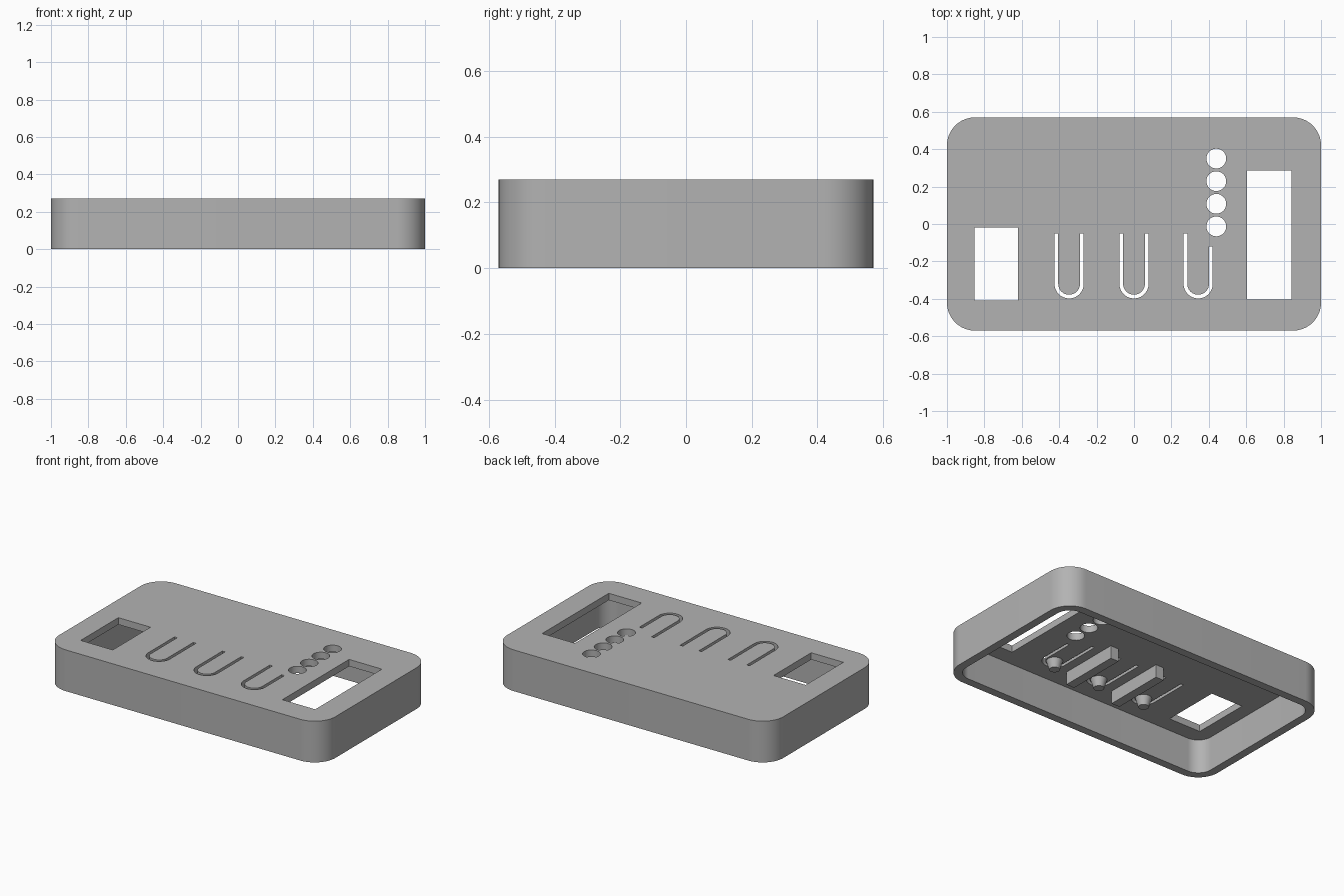
import bpy, bmesh, math

if "Cube" in bpy.data.objects:
    bpy.data.objects.remove(bpy.data.objects["Cube"])

H, FLOOR = 0.27, 0.225          # total height, underside of the top plate
grey = bpy.data.materials.new("grey_plastic")
grey.diffuse_color = (0.45, 0.45, 0.45, 1)
grey.use_nodes = True
grey.node_tree.nodes["Principled BSDF"].inputs["Base Color"].default_value = grey.diffuse_color


def arc(cx, cy, r, a0, a1, n):
    """Points on an arc, angles in degrees."""
    return [(cx + r * math.cos(math.radians(a0 + (a1 - a0) * i / n)),
             cy + r * math.sin(math.radians(a0 + (a1 - a0) * i / n))) for i in range(n + 1)]


def rounded(hx, hy, r):
    """Rounded rectangle outline."""
    pts = []
    for k, (sx, sy) in enumerate([(1, 1), (-1, 1), (-1, -1), (1, -1)]):
        pts += arc(sx * (hx - r), sy * (hy - r), r, 90 * k, 90 * k + 90, 16)
    return pts


def rect(x0, x1, y0, y1):
    return [(x0, y0), (x1, y0), (x1, y1), (x0, y1)]


def u_slot(cx, left_top, right_top):
    """U-shaped slot outline around a push button."""
    cy, ro, ri = -0.32, 0.078, 0.058
    return ([(cx - ro, left_top)] + arc(cx, cy, ro, 180, 360, 24) + [(cx + ro, right_top),
            (cx + ri, right_top)] + arc(cx, cy, ri, 360, 180, 24) + [(cx - ri, left_top)])


def prism(name, pts, z0, z1):
    """Extrude an outline from z0 to z1."""
    bm = bmesh.new()
    face = bm.faces.new([bm.verts.new((x, y, z0)) for x, y in pts])
    top = bmesh.ops.extrude_face_region(bm, geom=[face])["geom"]
    for v in top:
        if isinstance(v, bmesh.types.BMVert):
            v.co.z = z1
    bmesh.ops.recalc_face_normals(bm, faces=bm.faces)
    me = bpy.data.meshes.new(name)
    bm.to_mesh(me)
    bm.free()
    me.materials.append(grey)
    ob = bpy.data.objects.new(name, me)
    bpy.context.collection.objects.link(ob)
    return ob


def smooth(ob):
    bpy.ops.object.select_all(action='DESELECT')
    ob.select_set(True)
    bpy.context.view_layer.objects.active = ob
    bpy.ops.object.shade_smooth_by_angle(angle=math.radians(30))


# Case shell: rounded block, hollowed from below
shell = prism("case_shell", rounded(1.0, 0.57, 0.15), 0, H)
cutters = [prism("cavity_cutter", rounded(0.946, 0.516, 0.096), -0.1, FLOOR)]

# Openings in the top plate: two windows, three button slots, four round holes
openings = [rect(-0.853, -0.62, -0.41, -0.02), rect(0.605, 0.843, -0.405, 0.285),
            u_slot(-0.347, -0.05, -0.05), u_slot(0, -0.05, -0.05), u_slot(0.343, -0.05, -0.12)]
openings += [arc(0.44, 0.35 - 0.121 * i, 0.053, 0, 348.75, 31) for i in range(4)]
cutters += [prism("opening_cutter", pts, 0.15, 0.35) for pts in openings]

for c in cutters:
    mod = shell.modifiers.new("cut", 'BOOLEAN')
    mod.operation, mod.solver, mod.object = 'DIFFERENCE', 'EXACT', c
bpy.context.view_layer.update()
deps = bpy.context.evaluated_depsgraph_get()
cut_mesh = bpy.data.meshes.new_from_object(shell.evaluated_get(deps))
shell.modifiers.clear()
shell.data = cut_mesh
for c in cutters:
    bpy.data.objects.remove(c, do_unlink=True)
smooth(shell)

# Tapered plungers under the buttons
for x in (-0.347, 0, 0.343):
    bpy.ops.mesh.primitive_cone_add(vertices=32, radius1=0.032, radius2=0.05, depth=0.06,
                                    location=(x, -0.325, FLOOR - 0.028))
    peg = bpy.context.object
    peg.name = "button_plunger"
    peg.data.materials.append(grey)
    smooth(peg)

# Support ribs between the buttons
for x in (-0.175, 0.175):
    prism("support_rib", rect(x - 0.03, x + 0.03, -0.38, 0.03), 0.14, FLOOR + 0.002)
